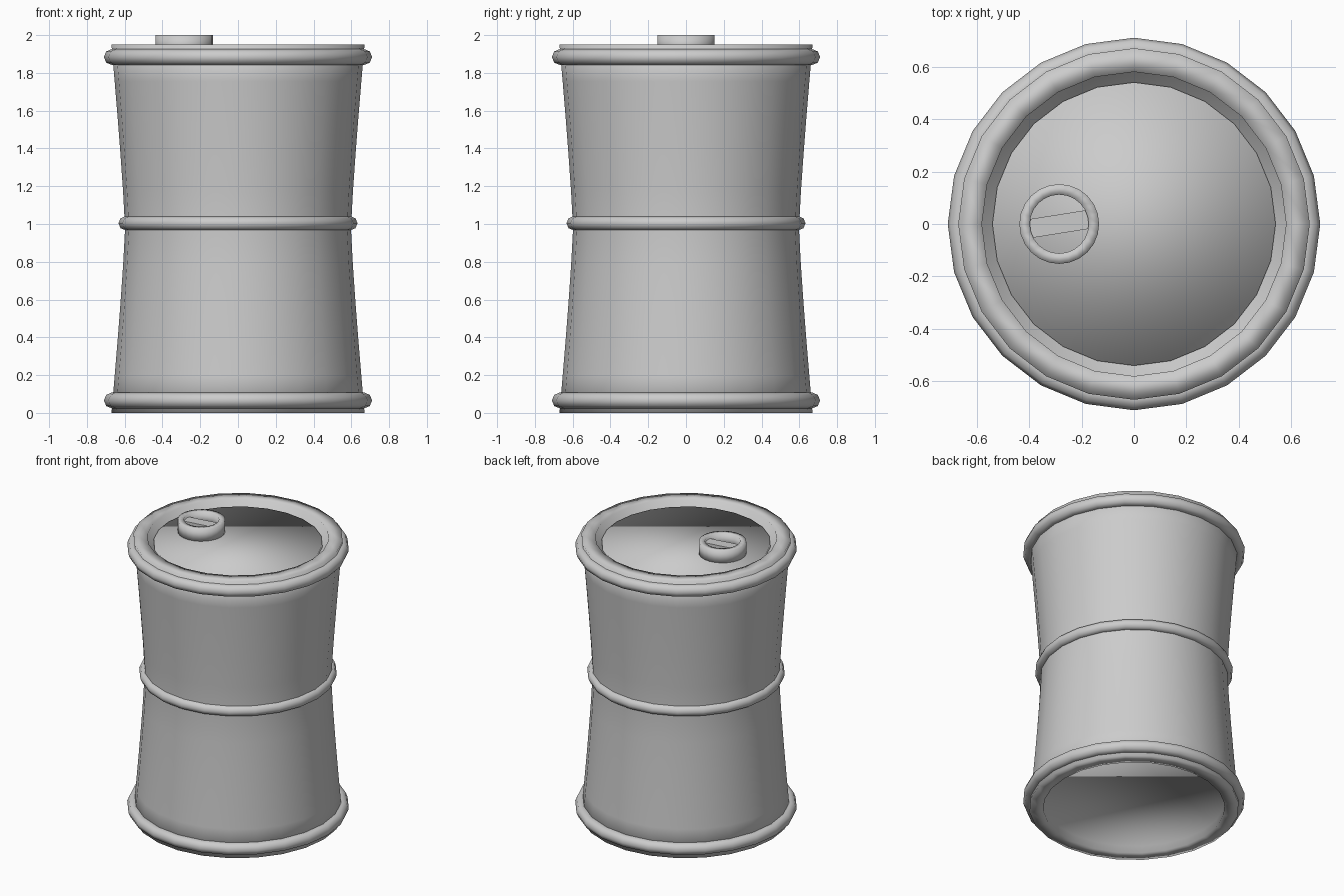
import bpy, math

if "Cube" in bpy.data.objects:
    bpy.data.objects.remove(bpy.data.objects["Cube"])

SIDES = 24


def lathe(name, profile, sides=SIDES, loc=(0, 0, 0), closed=False):
    """Revolve an (r, z) profile round z; open profiles get n-gon ends."""
    verts, faces = [], []
    n = len(profile)
    for r, z in profile:
        for i in range(sides):
            a = 2 * math.pi * i / sides
            verts.append((r * math.cos(a), r * math.sin(a), z))
    for j in range(n if closed else n - 1):
        k = (j + 1) % n
        for i in range(sides):
            i2 = (i + 1) % sides
            faces.append((j * sides + i, j * sides + i2, k * sides + i2, k * sides + i))
    if not closed:
        faces.append(tuple(reversed(range(sides))))
        faces.append(tuple(range((n - 1) * sides, n * sides)))
    mesh = bpy.data.meshes.new(name)
    mesh.from_pydata(verts, [], faces)
    mesh.shade_smooth()
    ob = bpy.data.objects.new(name, mesh)
    ob.location = loc
    bpy.context.collection.objects.link(ob)
    return ob


# waisted body with recessed ends
wall = []
for i in range(11):
    z = 1.95 * i / 10
    t = abs(z - 0.975) / 0.975
    wall.append((0.598 + 0.072 * t ** 1.2, z))
lathe("barrel_body", [(0.58, 0.05), (0.58, 0)] + wall + [(0.58, 1.95), (0.58, 1.9)])

# raised lid disc inside the top recess
lathe("lid", [(0.54, 1.87), (0.54, 1.915)])

# rolled hoops
for name, z, major, minor in (("bottom_hoop", 0.066, 0.668, 0.042),
                              ("middle_hoop", 1.004, 0.596, 0.037),
                              ("top_hoop", 1.884, 0.668, 0.042)):
    bpy.ops.mesh.primitive_torus_add(major_segments=SIDES, minor_segments=8,
                                     major_radius=major, minor_radius=minor,
                                     location=(0, 0, z))
    bpy.context.object.name = name
    bpy.ops.object.shade_smooth()

# bung: open ring with a grip bar across it
CAP_X = -0.285
lathe("bung_ring", [(0.152, 1.9), (0.152, 2.0), (0.112, 2.0), (0.112, 1.9)],
      loc=(CAP_X, 0, 0), closed=True)
bpy.ops.mesh.primitive_cube_add(size=1, location=(CAP_X, 0, 1.94),
                                rotation=(0, 0, math.radians(9)))
bar = bpy.context.object
bar.name = "bung_grip"
bar.scale = (0.236, 0.072, 0.08)
